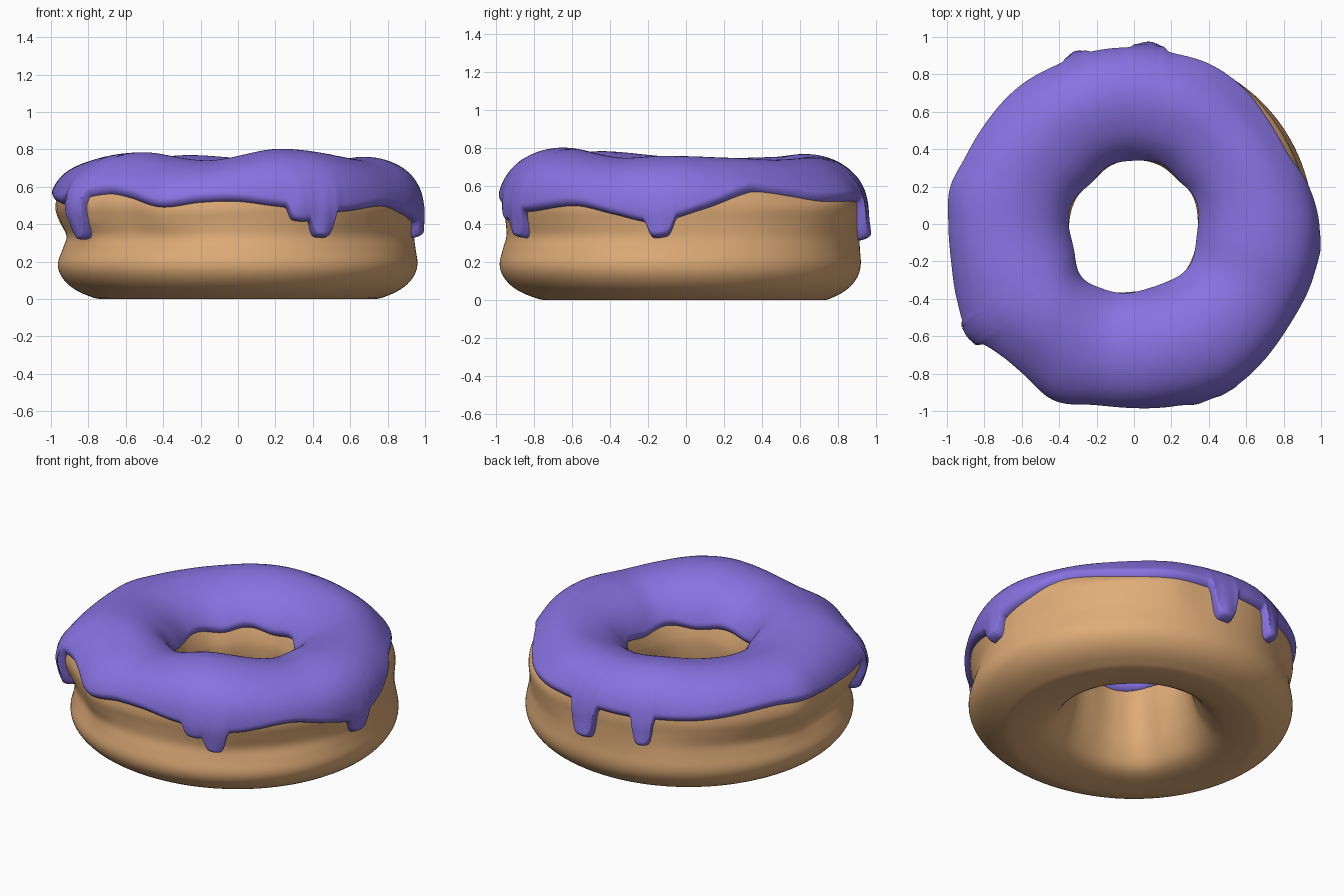
import bpy, bmesh, math

if "Cube" in bpy.data.objects:
    bpy.data.objects.remove(bpy.data.objects["Cube"])

N, M = 600, 56          # samples around the ring, samples across the icing
MID = 0.65              # radius of the ring's centre line
THICK = 0.037


def hermite(table, deg):
    """Smooth cyclic interpolation of (degree, value) pairs."""
    deg %= 360
    n = len(table)
    def key(i):
        return table[i % n][0] + 360 * (i // n), table[i % n][1]
    i = max([k for k in range(n) if table[k][0] <= deg], default=-1)
    (x0, y0), (x1, y1), (x2, y2), (x3, y3) = (key(i + k) for k in (-1, 0, 1, 2))
    h = x2 - x1
    t = (deg - x1) / h
    m1, m2 = (y2 - y0) / (x2 - x0) * h, (y3 - y1) / (x3 - x1) * h
    return ((2*t**3 - 3*t*t + 1) * y1 + (t**3 - 2*t*t + t) * m1
            + (3*t*t - 2*t**3) * y2 + (t**3 - t*t) * m2)


# Outlines around the ring: icing radius, dough base radius, hole radius
OUTER = [(0, .985), (12, .965), (33, .96), (52, .968), (65, .967), (78, .945), (102, .95),
         (114, .945), (129, .963), (145, .974), (159, .995), (169, 1.022), (180, 1.003), (192, 1.005),
         (203, 1.035), (213, 1.07), (223, 1.035), (234, 1.02), (246, 1.04), (258, 1.0),
         (270, .99), (282, .995), (293, 1.01), (301, 1.02), (314, 1.005), (330, .99), (345, .995)]
BASE = [(0, .96), (45, .945), (90, .92), (135, .935), (180, .965), (225, .995), (270, .982), (315, .98)]
HOLE = [(0, .33), (27, .335), (45, .32), (65, .33), (90, .33), (110, .325), (135, .305),
        (155, .325), (180, .335), (205, .345), (226, .395), (245, .38), (270, .35), (295, .355),
        (315, .36), (340, .34)]
# Crest height, how far the outer shoulder sags, depth of the waist
CREST = [(20, .75), (45, .74), (70, .75), (90, .755), (112, .77), (135, .755), (180, .75),
         (222, .785), (257, .742), (289, .803), (330, .75), (350, .76)]
SAG = [(0, .005), (45, .06), (90, .01), (135, .015), (180, .0), (225, .03), (270, .0), (315, .0)]
WAIST = [(0, .01), (45, .01), (90, 0), (135, .015), (180, .045), (225, .03), (270, .02), (315, .03)]
# Lower edge of the icing outside, without drips
EDGE = [(6, .48), (18, .55), (24, .57), (38, .545), (50, .52), (70, .52), (98, .51), (120, .51),
        (135, .52), (157, .55), (169, .54), (185, .52), (205, .51), (225, .56), (234, .54),
        (246, .49), (258, .515), (270, .52), (282, .495), (302, .465), (323, .495),
        (337, .45), (350, .41)]
# Drips: angle, half width in degrees, depth
DRIPS = [(85, 4.9, .20), (109, 3.6, .17), (214, 3.5, .21), (289.5, 3.5, .065),
         (297, 3.9, .14), (352, 4.1, .085)]

# Dough section, counter-clockwise: (side share, height); positive share is outward
SECTION = [(.2, 0), (.5, .02), (.77, .065), (.94, .125), (1, .19), (.98, .27), (.965, .34),
           (.96, .42), (.965, .5), (.9, .6), (.72, .68), (.42, .73), (.08, .745), (-.28, .725),
           (-.6, .675), (-.84, .59), (-.97, .48), (-1, .39), (-.94, .26), (-.78, .13), (-.45, .03)]


def catmull(pts, steps):
    out, n = [], len(pts)
    for i in range(n):
        a, b, c, d = (pts[(i + k) % n] for k in (-1, 0, 1, 2))
        for s in range(steps):
            t = s / steps
            out.append(tuple(.5 * (2*q + (r - p)*t + (2*p - 5*q + 4*r - w)*t*t
                                   + (3*q - p - 3*r + w)*t**3) for p, q, r, w in zip(a, b, c, d)))
    return out


def section(deg):
    """Dough cross-section (radius, height) at one angle."""
    top_r, low_r, in_r = hermite(OUTER, deg) - .02, hermite(BASE, deg), hermite(HOLE, deg) + .012
    top, waist, sag = hermite(CREST, deg) - THICK, hermite(WAIST, deg), hermite(SAG, deg)
    pts = []
    for u, z in SECTION:
        f = min(1, max(0, (z - .22) / .26))
        out_r = low_r + (top_r - low_r) * f * f * (3 - 2 * f)
        r = MID + (u * (out_r - MID) if u > 0 else u * (MID - in_r))
        if u > .9:
            r -= waist * math.exp(-((z - .34) / .09) ** 2)
        if z > .3:
            z = .3 + (z - .3) * (top - .3) / .445
        if z > .55:
            z -= sag * math.exp(-((u - .75) / .33) ** 2)
        pts.append((r, z))
    return [(r, max(z, 0)) for r, z in catmull(pts, 4)]


def icing_section(deg):
    """Skin lying on the dough from the outer lower edge to the inner one."""
    pts = section(deg)
    z_out, z_in, bulge = hermite(EDGE, deg), .515 + .012 * math.sin(math.radians(deg * 7)), 0
    for a, w, depth in DRIPS:
        d = abs((deg - a + 180) % 360 - 180) / w
        z_out -= depth * math.exp(-d ** 6)
        bulge += .03 * math.exp(-d ** 2 * 1.3) * min(1, depth / .12)
    path = []
    for k in range(12, 76):                      # cut the section at both edge heights
        (r0, z0), (r1, z1) = pts[k], pts[k + 1]
        outer, lim = (True, z_out) if r0 > MID else (False, z_in)
        if (z0 < lim) != (z1 < lim):
            t = (lim - z0) / (z1 - z0)
            cut = (r0 + t * (r1 - r0), lim)
            path += [cut, (r1, z1)] if outer else [cut]
        elif z0 >= lim and path:
            path.append((r1, z1))
    acc = [0]
    for p, q in zip(path, path[1:]):
        acc.append(acc[-1] + math.dist(p, q))
    total, res = acc[-1], []

    def at(s):
        s = min(max(s, 0), total)
        j = 0
        while j < len(acc) - 2 and acc[j + 1] < s:
            j += 1
        t = (s - acc[j]) / max(acc[j + 1] - acc[j], 1e-9)
        return [path[j][k] + t * (path[j + 1][k] - path[j][k]) for k in (0, 1)]

    for k in range(M + 1):
        s = total * (1 - math.cos(math.pi * k / M)) / 2
        p, a, b = at(s), at(s - .03), at(s + .03)
        tx, tz = b[0] - a[0], b[1] - a[1]
        ln = math.hypot(tx, tz) or 1
        e = min(1, min(s, total - s) / .035)
        h = (THICK + bulge * math.exp(-(s / .16) ** 2)) * math.sqrt(1 - (1 - e) ** 2) - .008 * (1 - e)
        res.append((p[0] + tz / ln * h, p[1] - tx / ln * h))
    return res


def sweep(name, func, color, closed):
    """Revolve an angle-dependent section into a smooth mesh object."""
    bm = bmesh.new()
    rings = []
    for i in range(N):
        a = 2 * math.pi * i / N
        rings.append([bm.verts.new((r * math.cos(a), r * math.sin(a), z))
                      for r, z in func(360 * i / N)])
    cols = len(rings[0])
    for i in range(N):
        p, q = rings[i], rings[(i + 1) % N]
        for k in range(cols if closed else cols - 1):
            m = (k + 1) % cols
            bm.faces.new((p[k], q[k], q[m], p[m])).smooth = True
    bm.normal_update()
    top = max(bm.faces, key=lambda f: f.calc_center_median().z)
    if top.normal.z < 0:
        bmesh.ops.reverse_faces(bm, faces=bm.faces[:])
    mesh = bpy.data.meshes.new(name)
    bm.to_mesh(mesh)
    bm.free()
    mat = bpy.data.materials.new(name + "_color")
    mat.diffuse_color = color
    mat.use_nodes = True
    mat.node_tree.nodes["Principled BSDF"].inputs["Base Color"].default_value = mat.diffuse_color
    mesh.materials.append(mat)
    ob = bpy.data.objects.new(name, mesh)
    bpy.context.collection.objects.link(ob)
    return ob


# Baked ring and its glaze
sweep("dough", section, (.75, .42, .19, 1), True)
sweep("icing", icing_section, (.24, .17, .75, 1), False)
